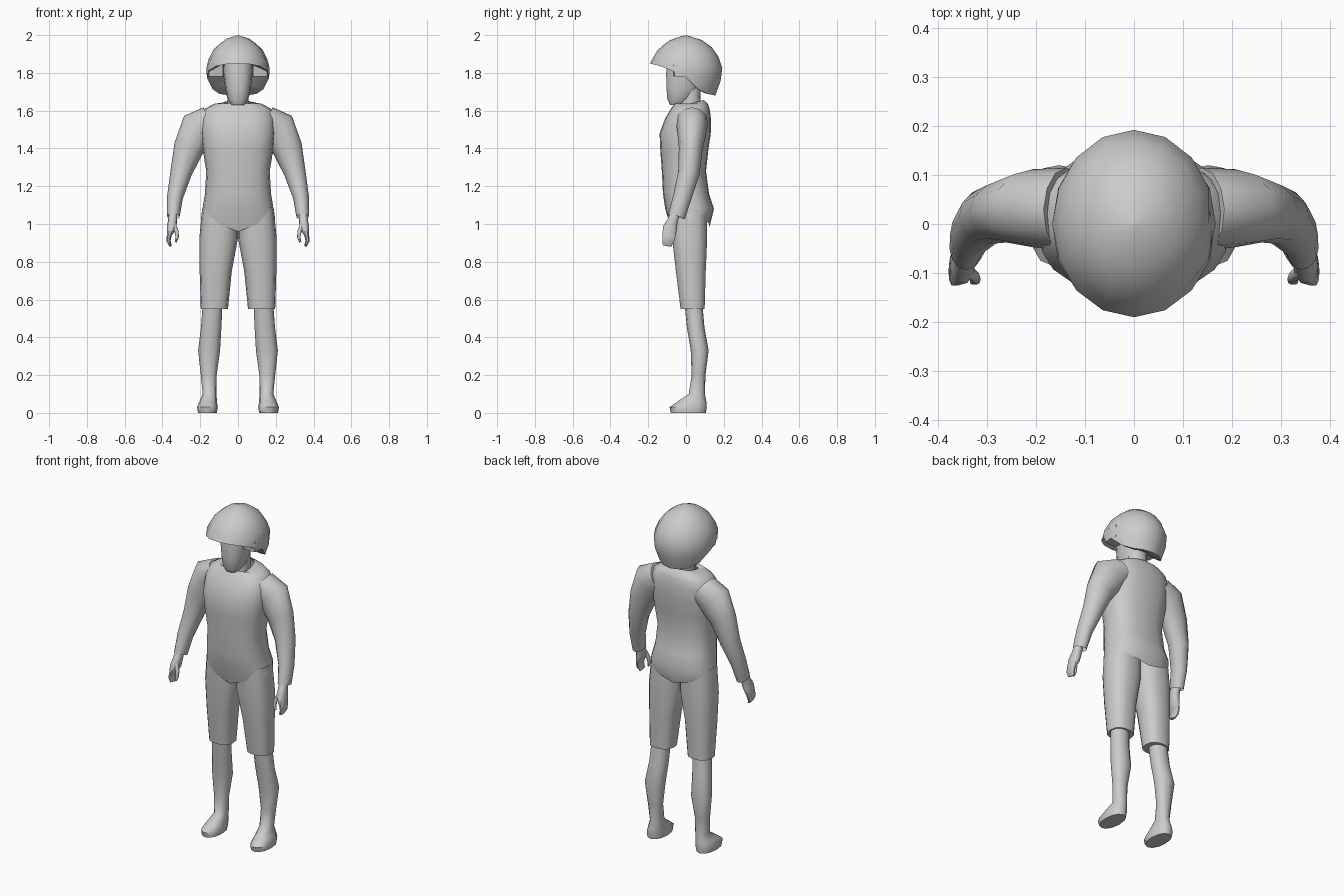
import bpy, bmesh, math
from mathutils import Vector

if "Cube" in bpy.data.objects:
    bpy.data.objects.remove(bpy.data.objects["Cube"])


def interp(table, v):
    if v <= table[0][0]:
        return table[0][1]
    for (a, fa), (b, fb) in zip(table, table[1:]):
        if v <= b:
            return fa + (fb - fa) * (v - a) / (b - a)
    return table[-1][1]


def build(name, rows, closed_start=True, closed_end=True, mirror=False, angle=50):
    """Skin a list of equally long vertex rings."""
    bm = bmesh.new()
    rings = [[bm.verts.new(p) for p in row] for row in rows]
    n = len(rows[0])
    for a, b in zip(rings, rings[1:]):
        for i in range(n):
            j = (i + 1) % n
            bm.faces.new((a[i], a[j], b[j], b[i]))
    if closed_start:
        bm.faces.new(rings[0][::-1])
    if closed_end:
        bm.faces.new(rings[-1])
    bmesh.ops.recalc_face_normals(bm, faces=bm.faces)
    me = bpy.data.meshes.new(name)
    bm.to_mesh(me)
    bm.free()
    ob = bpy.data.objects.new(name, me)
    bpy.context.collection.objects.link(ob)
    bpy.ops.object.select_all(action='DESELECT')
    ob.select_set(True)
    bpy.context.view_layer.objects.active = ob
    bpy.ops.object.shade_smooth_by_angle(angle=math.radians(angle))
    if mirror:
        ob.modifiers.new("Mirror", 'MIRROR').use_mirror_merge = False
    return ob


def ellipse(n, e):
    for i in range(n):
        a = 2 * math.pi * i / n
        c, s = math.cos(a), math.sin(a)
        yield (math.copysign(abs(c) ** (2 / e), c), math.copysign(abs(s) ** (2 / e), s))


def stack(rings, n=12, e=2.2):
    """Horizontal rings given as z, centre x, half width, front y, back y."""
    return [[Vector((cx + rx * c, (f + b) / 2 + (b - f) / 2 * s, z)) for c, s in ellipse(n, e)]
            for z, cx, rx, f, b in rings]


def tube(path, n=10, e=2):
    """Rings square to a path given as x, y, z, half width, half depth."""
    pts = [Vector(p[:3]) for p in path]
    rows = []
    for i, p in enumerate(path):
        d = (pts[min(i + 1, len(pts) - 1)] - pts[max(i - 1, 0)]).normalized()
        v = (Vector((0, 1, 0)) - d * d.y).normalized()
        u = v.cross(d)
        rows.append([pts[i] + u * p[3] * c + v * p[4] * s for c, s in ellipse(n, e)])
    return rows


# Bare legs with feet
build("leg_and_foot", stack([
    (0.0, .162, .05, -.08, .105), (.03, .162, .055, -.087, .11),
    (.06, .158, .046, -.045, .108), (.1, .15, .037, .015, .1),
    (.2, .155, .042, .03, .103), (.33, .153, .058, .025, .12),
    (.45, .142, .054, .005, .098), (.6, .133, .052, -.01, .085)]), mirror=True)

# Shorts
build("shorts_leg", stack([
    (.55, .125, .072, -.03, .1), (.75, .118, .085, -.055, .106),
    (.92, .103, .102, -.075, .114), (1.08, .095, .095, -.08, .11)], 14, 2.5), mirror=True)

# Shirt body, with a hem dipping at front and back and a raised back collar
rows = stack([
    (1.03, 0, .197, -.095, .125), (1.08, 0, .188, -.11, .148), (1.16, 0, .175, -.122, .122),
    (1.28, 0, .168, -.128, .106), (1.39, 0, .186, -.136, .118), (1.48, 0, .195, -.14, .131),
    (1.56, 0, .195, -.11, .132), (1.61, 0, .175, -.08, .125), (1.637, 0, .125, -.06, .115),
    (1.64, 0, .07, -.055, .095)], 20, 2.5)
for p in rows[0]:
    t = max(0, 1 - abs(p.x) / .19)
    p.z -= (.07 if p.y < 0 else .045) * t
    p.y += .02 * t if p.y < 0 else 0
for p in rows[-1]:
    p.z += .25 * (p.y - .03)
build("shirt_body", rows, False, False)

# Sleeves
build("sleeve", tube([
    (.14, .03, 1.545, .085, .085), (.205, .032, 1.505, .105, .08), (.262, .025, 1.40, .08, .063),
    (.302, .015, 1.27, .057, .057), (.334, -.02, 1.14, .042, .049),
    (.343, -.05, 1.04, .034, .046)], 12), True, False, mirror=True)

# Hands
build("hand", tube([
    (.344, -.05, 1.08, .022, .026), (.346, -.07, 1.02, .024, .028), (.352, -.085, .98, .025, .038),
    (.364, -.09, .94, .013, .037), (.368, -.095, .91, .011, .032), (.358, -.1, .885, .007, .024)],
    10, 2.4), mirror=True)
build("thumb", tube([
    (.342, -.095, 1.0, .013, .014), (.325, -.108, .96, .011, .012), (.322, -.114, .93, .009, .01),
    (.33, -.117, .905, .006, .007)], 8), mirror=True)

# Neck and head
build("neck", stack([(1.57, 0, .06, -.04, .08), (1.75, 0, .052, -.03, .075)]))
build("head", stack([
    (1.63, 0, .034, -.085, -.02), (1.66, 0, .055, -.1, .03), (1.72, 0, .068, -.105, .07),
    (1.8, 0, .078, -.107, .09), (1.87, 0, .078, -.1, .1)], 14, 2.5))

# Bowl-shaped hair: a dome whose rim drops from the brow to the nape
profile = [(1.68, .155), (1.79, .195), (1.855, .19), (1.93, .145), (1.98, .075), (2.0, 0)]
rim = [(-1, 1.85), (-.4, 1.82), (-.33, 1.785), (0, 1.775), (.5, 1.695), (1, 1.68)]
rows = [[] for _ in range(9)]
for i in range(16):
    a = 2 * math.pi * (i / 16 + .25)
    c, s = math.cos(a), math.sin(a)
    low = interp(rim, s)
    for k in range(7):
        z = 2 - (2 - low) * ((k + .3) / 6.3) ** 1.6
        if k == 0:
            z = 1.999
        r = interp(profile, z)
        rows[k].append(Vector((.87 * r * c, r * s, z)))
    r = interp(profile, low)
    rows[7].append(Vector((.75 * r * c, .85 * r * s, low + .005)))
    rows[8].append(Vector((.07 * c, .09 * s, low + .03)))
build("hair", rows, True, False)

# Side locks beside the brow
build("side_lock", stack([(1.78, .117, .042, -.065, .04), (1.85, .117, .042, -.075, .04)], 8, 6),
      mirror=True, angle=30)
